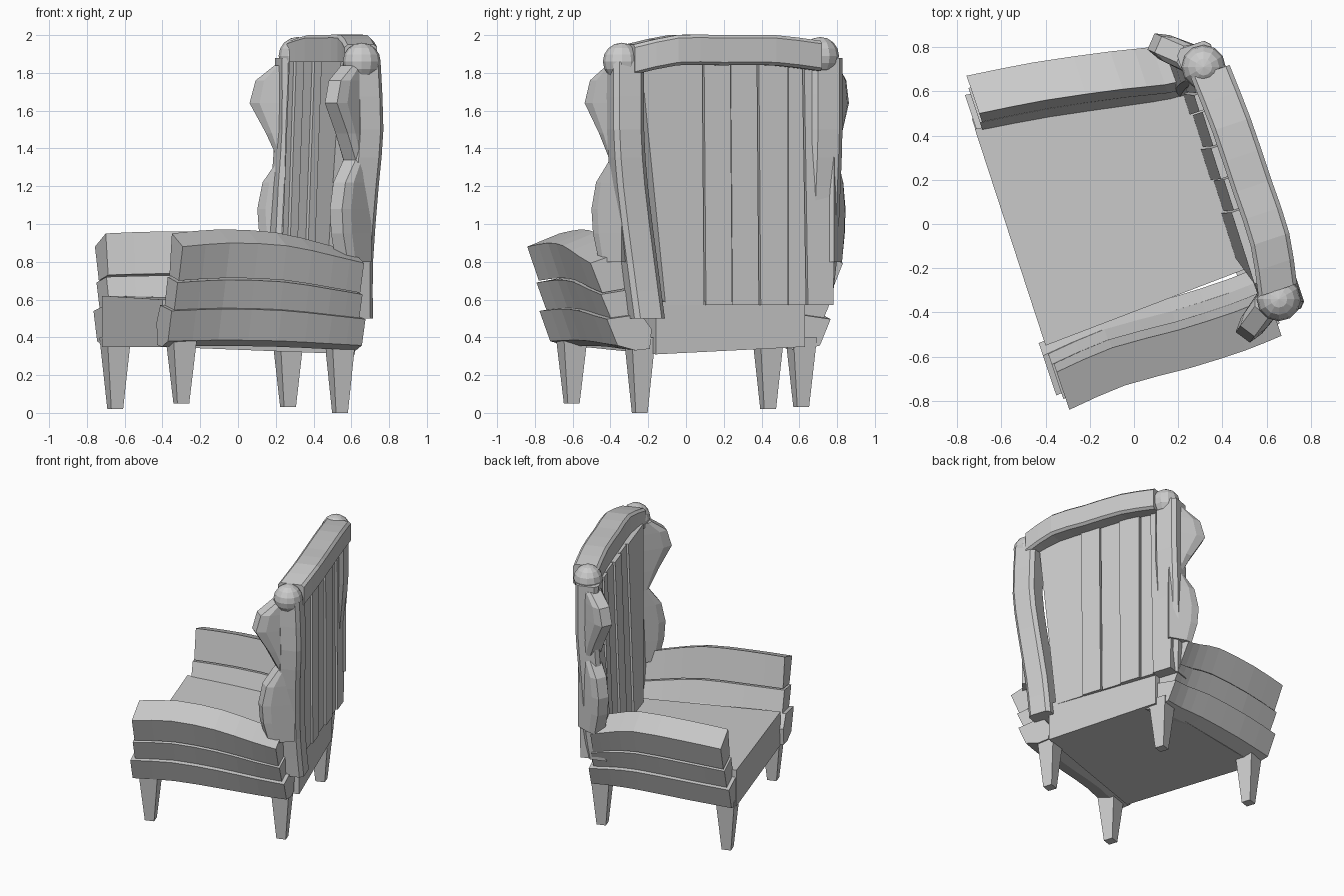
import bpy, bmesh, math
from mathutils import Vector

if "Cube" in bpy.data.objects:
    bpy.data.objects.remove(bpy.data.objects["Cube"], do_unlink=True)

grey = bpy.data.materials.new("plain_grey")
grey.use_nodes = True
grey.diffuse_color = (0.6, 0.6, 0.6, 1)
grey.node_tree.nodes["Principled BSDF"].inputs["Base Color"].default_value = (0.6, 0.6, 0.6, 1)

FACING = Vector((-0.95, -0.32, 0)).normalized()
OUT = Vector((0.32, -0.95, 0)).normalized()   # towards the right arm
UP = Vector((0, 0, 1))


def finish(name, bm):
    bmesh.ops.recalc_face_normals(bm, faces=bm.faces[:])
    mesh = bpy.data.meshes.new(name)
    bm.to_mesh(mesh)
    bm.free()
    mesh.materials.append(grey)
    obj = bpy.data.objects.new(name, mesh)
    bpy.context.collection.objects.link(obj)
    return obj


def loft(name, rings):
    """Skin a row of matching rings and close both ends."""
    bm = bmesh.new()
    rows = [[bm.verts.new(p) for p in ring] for ring in rings]
    n = len(rows[0])
    for a, b in zip(rows, rows[1:]):
        for i in range(n):
            j = (i + 1) % n
            bm.faces.new((a[i], a[j], b[j], b[i]))
    bm.faces.new(rows[0][::-1])
    bm.faces.new(rows[-1])
    return finish(name, bm)


def smooth_path(points, steps=2):
    """Pass a soft curve through the points."""
    p = [Vector(q) for q in points]
    p = [2 * p[0] - p[1]] + p + [2 * p[-1] - p[-2]]
    out = []
    for a, b, c, d in zip(p, p[1:], p[2:], p[3:]):
        for k in range(steps):
            t = k / steps
            out.append(b + (c - a) * t / 2 + (a - 2.5 * b + 2 * c - d / 2) * t * t
                       + (1.5 * (b - c) + (d - a) / 2) * t ** 3)
    return out + [p[-2]]


def box_ring(c, u, v, chamfer=0.0):
    """Four-cornered ring, or eight-cornered with a chamfer."""
    if not chamfer:
        return [c - u - v, c + u - v, c + u + v, c - u + v]
    k = 1 - chamfer
    return [c + u * a + v * b for a, b in ((-k, -1), (k, -1), (1, -k), (1, k),
                                           (k, 1), (-k, 1), (-1, k), (-1, -k))]


# Seat block, slightly skewed
seat = [(-0.72, 0.43), (-0.40, -0.55), (0.62, -0.16), (0.34, 0.63)]
loft("seat", [[(x, y, z) for (x, y), z in zip(seat, heights)]
              for heights in ((0.35, 0.35, 0.31, 0.35), (0.62, 0.60, 0.59, 0.60))])

# Arms: three leaning planks each, following a drooping curve; each has a forward shift
planks = {
    "arm_top": (0.0, [(0, 0.95), (0.18, 0.88), (0.115, 0.70), (-0.04, 0.73)]),
    "arm_middle": (0.01, [(-0.04, 0.72), (0.125, 0.69), (0.06, 0.52), (-0.09, 0.57)]),
    "arm_rail": (0.035, [(-0.09, 0.57), (0.10, 0.54), (0.04, 0.38), (-0.06, 0.35),
                         (-0.14, 0.36), (-0.15, 0.48)]),
}
arms = {
    "right": (OUT, [(-0.35, -0.67, 0), (-0.1, -0.56, 0.02), (0.2, -0.48, 0.005),
                    (0.45, -0.40, -0.05), (0.61, -0.335, -0.09)]),
    "left": (-OUT, [(-0.70, 0.50, 0), (-0.4, 0.56, 0.01), (-0.05, 0.61, 0),
                    (0.14, 0.63, -0.05), (0.27, 0.66, -0.09)]),
}
for side, (out, path) in arms.items():
    curve = smooth_path(path)
    for plank, (forward, profile) in planks.items():
        rings = []
        for i, p in enumerate(curve):
            # the shift runs both ways so lower planks are longer
            slide = FACING * forward * (1 - 2 * i / (len(curve) - 1))
            rings.append([Vector((p.x, p.y, 0)) + slide + out * o
                          + UP * (z + p.z * (z - 0.2) / 0.7) for o, z in profile])
        loft(side + "_" + plank, rings)

# Back posts
posts = {
    "right": [(0.62, -0.21, 0.50), (0.62, -0.25, 0.8), (0.65, -0.30, 1.2),
              (0.675, -0.32, 1.5), (0.66, -0.32, 1.86)],
    "left": [(0.23, 0.67, 0.57), (0.25, 0.70, 0.8), (0.27, 0.72, 1.2),
             (0.29, 0.73, 1.5), (0.29, 0.73, 1.88)],
}
for side, path in posts.items():
    loft(side + "_post", [box_ring(p, OUT * 0.085, FACING * 0.08, 0.3)
                          for p in smooth_path(path)])

# Wings: plates spreading forward and outward, with a waisted rim
wing_shape = [(0.80, 0.17), (0.95, 0.21), (1.08, 0.22), (1.22, 0.19), (1.34, 0.10),
              (1.48, 0.17), (1.64, 0.265), (1.76, 0.23), (1.84, 0.12)]
wings = {"right": (1, 0.82, 0.57, Vector((0.65, -0.30, 0))),
         "left": (-1, 0.74, 0.67, Vector((0.32, 0.72, 0)))}
for side, (sign, ahead, aside, root) in wings.items():
    reach = (FACING * ahead + OUT * sign * aside).normalized()
    across = reach.cross(UP)
    loft(side + "_wing",
         [[root - across * 0.07 + UP * z, root + across * 0.07 + UP * z,
           root + across * 0.06 + reach * d * 0.75 + UP * z,
           root + across * 0.04 + reach * d + UP * z,
           root - across * 0.04 + reach * d + UP * z,
           root - across * 0.06 + reach * d * 0.75 + UP * z] for z, d in wing_shape])

# Back slats: fanned wedges, thicker at the foot and slightly staggered
bottom = [-0.13, 0.08, 0.225, 0.37, 0.52, 0.62, 0.76]
top = [-0.26, 0.07, 0.215, 0.36, 0.52, 0.60, 0.78]
for i in range(6):
    shift = -FACING * (0.012 if i % 2 else 0.0)
    rings = []
    for z, ys, depth in ((0.57, bottom, 0.09), (1.86, top, 0.045)):
        ends = [Vector((0.505 - 0.32 * y, y, z)) + shift
                for y in (ys[i] + 0.003, ys[i + 1] - 0.003)]
        front, back = FACING * depth, -FACING * 0.06
        rings.append([ends[0] + back, ends[1] + back, ends[1] + front, ends[0] + front])
    loft("back_slat_%d" % (i + 1), rings)

# Curved top rail
rail = [(0.345, 0.69, 1.89), (0.44, 0.45, 1.92), (0.535, 0.17, 1.92),
        (0.615, -0.07, 1.92), (0.65, -0.30, 1.87)]
loft("top_rail", [box_ring(p, FACING * 0.092, UP * 0.08, 0.2) for p in smooth_path(rail)])

# Corner knobs
for side, centre in (("right", (0.655, -0.34, 1.86)), ("left", (0.315, 0.71, 1.89))):
    bm = bmesh.new()
    bmesh.ops.create_uvsphere(bm, u_segments=12, v_segments=8, radius=0.1)
    bmesh.ops.translate(bm, verts=bm.verts[:], vec=centre)
    finish(side + "_knob", bm)

# Tapered legs
legs = {"front_right_leg": (-0.30, -0.605, 0.05), "front_left_leg": (-0.65, 0.435, 0.02),
        "back_right_leg": (0.54, -0.245, 0.0), "back_left_leg": (0.265, 0.61, 0.03)}
for name, (x, y, foot) in legs.items():
    loft(name, [box_ring(Vector((x, y, z)), FACING * r, OUT * r)
                for z, r in ((foot, 0.033), (0.40, 0.066))])
